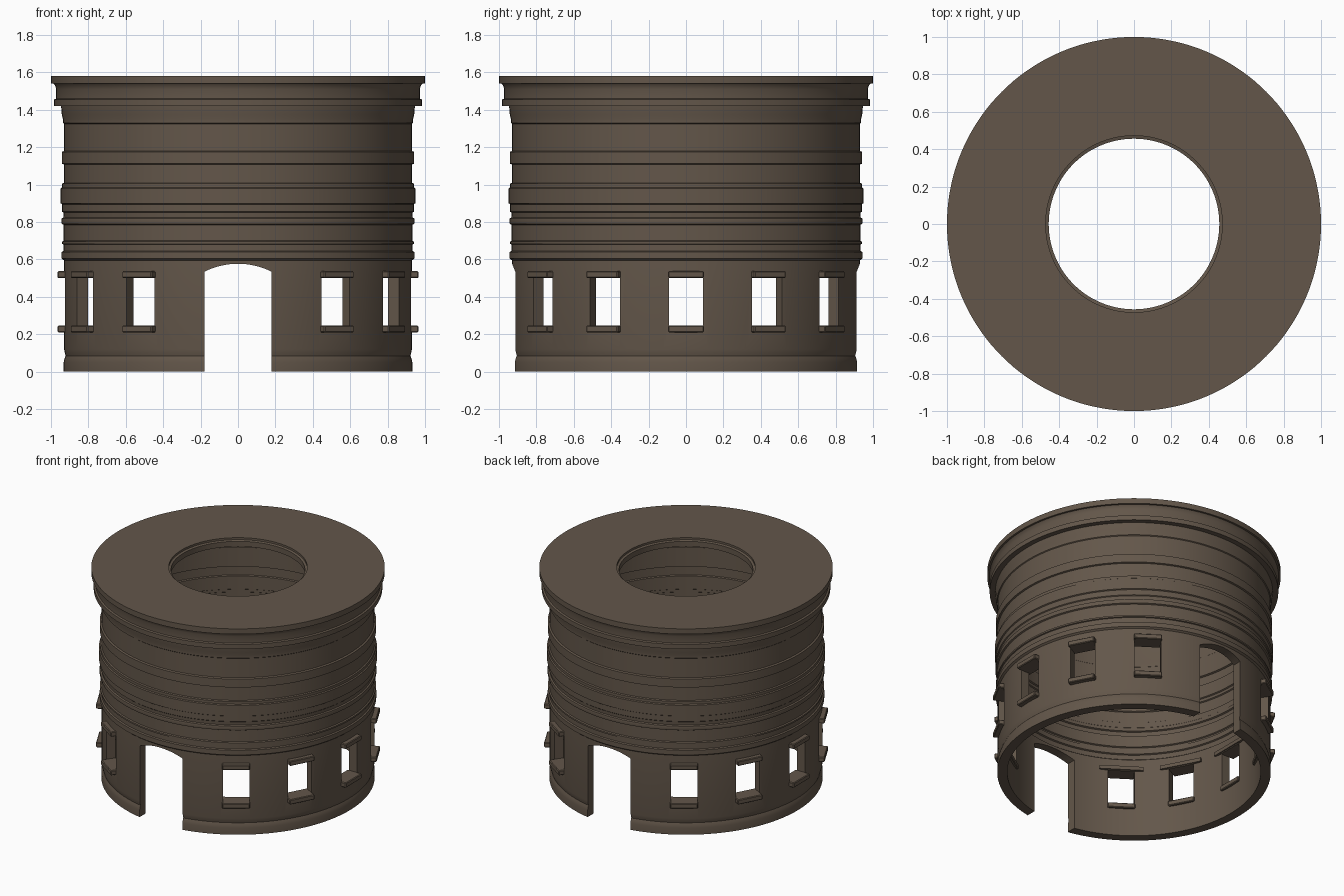
import bpy, bmesh, math
from mathutils import Matrix

if "Cube" in bpy.data.objects:
    bpy.data.objects.remove(bpy.data.objects["Cube"])

SEG = 144
stone = bpy.data.materials.new("brown_stone")
stone.diffuse_color = (0.125, 0.094, 0.068, 1)
stone.use_nodes = True
stone.node_tree.nodes["Principled BSDF"].inputs["Base Color"].default_value = stone.diffuse_color


def finish(name, bm, smooth=True):
    bmesh.ops.recalc_face_normals(bm, faces=bm.faces)
    me = bpy.data.meshes.new(name)
    bm.to_mesh(me)
    bm.free()
    me.materials.append(stone)
    ob = bpy.data.objects.new(name, me)
    bpy.context.collection.objects.link(ob)
    return ob


def activate(ob):
    bpy.ops.object.select_all(action='DESELECT')
    ob.select_set(True)
    bpy.context.view_layer.objects.active = ob


def lathe(name, prof):
    # revolve a closed (radius, z) outline around z
    bm = bmesh.new()
    rings = []
    for r, z in prof:
        rings.append([bm.verts.new((r * math.cos(2 * math.pi * i / SEG),
                                    r * math.sin(2 * math.pi * i / SEG), z))
                      for i in range(SEG)])
    for k in range(len(rings)):
        a, b = rings[k], rings[(k + 1) % len(rings)]
        for i in range(SEG):
            j = (i + 1) % SEG
            bm.faces.new((a[i], a[j], b[j], b[i]))
    return finish(name, bm)


def radial_box(bm, ang, r0, r1, half_w, z0, z1):
    # box pointing outward from the tower axis at the given angle
    m = (Matrix.Rotation(ang, 4, 'Z')
         @ Matrix.Translation(((r0 + r1) / 2, 0, (z0 + z1) / 2))
         @ Matrix.Diagonal((r1 - r0, 2 * half_w, z1 - z0, 1)))
    bmesh.ops.create_cube(bm, size=1, matrix=m)


# tower wall: moulded outer outline, inner face follows it
base = [(0.932, 0.0), (0.932, 0.05), (0.928, 0.07), (0.922, 0.085), (0.926, 0.10), (0.930, 0.12)]
bands = [(0.930, 0.595), (0.943, 0.605), (0.943, 0.64), (0.933, 0.645),
         (0.933, 0.68), (0.941, 0.683), (0.941, 0.695), (0.932, 0.70),
         (0.932, 0.785), (0.942, 0.79), (0.945, 0.805), (0.942, 0.82), (0.932, 0.825),
         (0.934, 0.85), (0.940, 0.855), (0.940, 0.895), (0.948, 0.90),
         (0.948, 0.98), (0.940, 0.985), (0.940, 1.005), (0.931, 1.01),
         (0.931, 1.108), (0.942, 1.112), (0.942, 1.175), (0.930, 1.18),
         (0.930, 1.325), (0.936, 1.33), (0.936, 1.35), (0.942, 1.375)]
cornice = [(0.946, 1.42), (0.984, 1.42), (0.984, 1.455), (0.972, 1.46),
           (0.972, 1.51), (0.978, 1.53), (0.986, 1.54), (1.0, 1.54), (1.0, 1.58)]
T = 0.066
top = [(0.472, 1.58), (0.472, 1.565), (0.456, 1.56), (0.456, 1.52), (0.88, 1.52)]
inner = [(r - T, z) for r, z in reversed(bands)] + [(0.864, 0.0)]
wall = lathe("tower_wall", base + bands + cornice + top + inner)

# openings: two arched doors in one prism, ten windows
STEP = math.radians(27.9)
angles = [side + k * STEP for side in (0, math.pi) for k in (-2, -1, 0, 1, 2)]
bm = bmesh.new()
hw, spring, rise = 0.178, 0.535, 0.042
R = (hw * hw + rise * rise) / (2 * rise)
outline = [(-hw, -0.1)]
half = math.asin(hw / R)
for i in range(17):
    t = -half + 2 * half * i / 16
    outline.append((R * math.sin(t), spring + rise - R + R * math.cos(t)))
outline.append((hw, -0.1))
f = bm.faces.new([bm.verts.new((x, -1.2, z)) for x, z in outline])
ext = bmesh.ops.extrude_face_region(bm, geom=[f])
bmesh.ops.translate(bm, vec=(0, 2.4, 0),
                    verts=[v for v in ext["geom"] if isinstance(v, bmesh.types.BMVert)])
door_cutter = finish("door_cutter", bm)
bm = bmesh.new()
for a in angles:
    radial_box(bm, a, 0.78, 1.05, 0.0905, 0.225, 0.52)
window_cutter = finish("window_cutter", bm)

activate(wall)
for cutter in (door_cutter, window_cutter):
    cutter.hide_render = True
    mod = wall.modifiers.new("cut", 'BOOLEAN')
    mod.operation = 'DIFFERENCE'
    mod.solver = 'EXACT'
    mod.object = cutter
    bpy.ops.object.modifier_apply(modifier=mod.name)
for cutter in (door_cutter, window_cutter):
    bpy.data.objects.remove(cutter)
activate(wall)
bpy.ops.object.shade_smooth_by_angle(angle=math.radians(25))

# window trim: sills and lintels through the wall, wider lintels inside
for name, z0, z1 in (("window_sills", 0.21, 0.247), ("window_lintels", 0.50, 0.537)):
    bm = bmesh.new()
    for a in angles:
        radial_box(bm, a, 0.845, 0.964, 0.095, z0, z1)
    bmesh.ops.bevel(bm, geom=bm.edges[:], offset=0.005, segments=1, affect='EDGES')
    finish(name, bm)
bm = bmesh.new()
for a in angles:
    radial_box(bm, a, 0.838, 0.875, 0.15, 0.505, 0.532)
finish("inner_lintels", bm)
